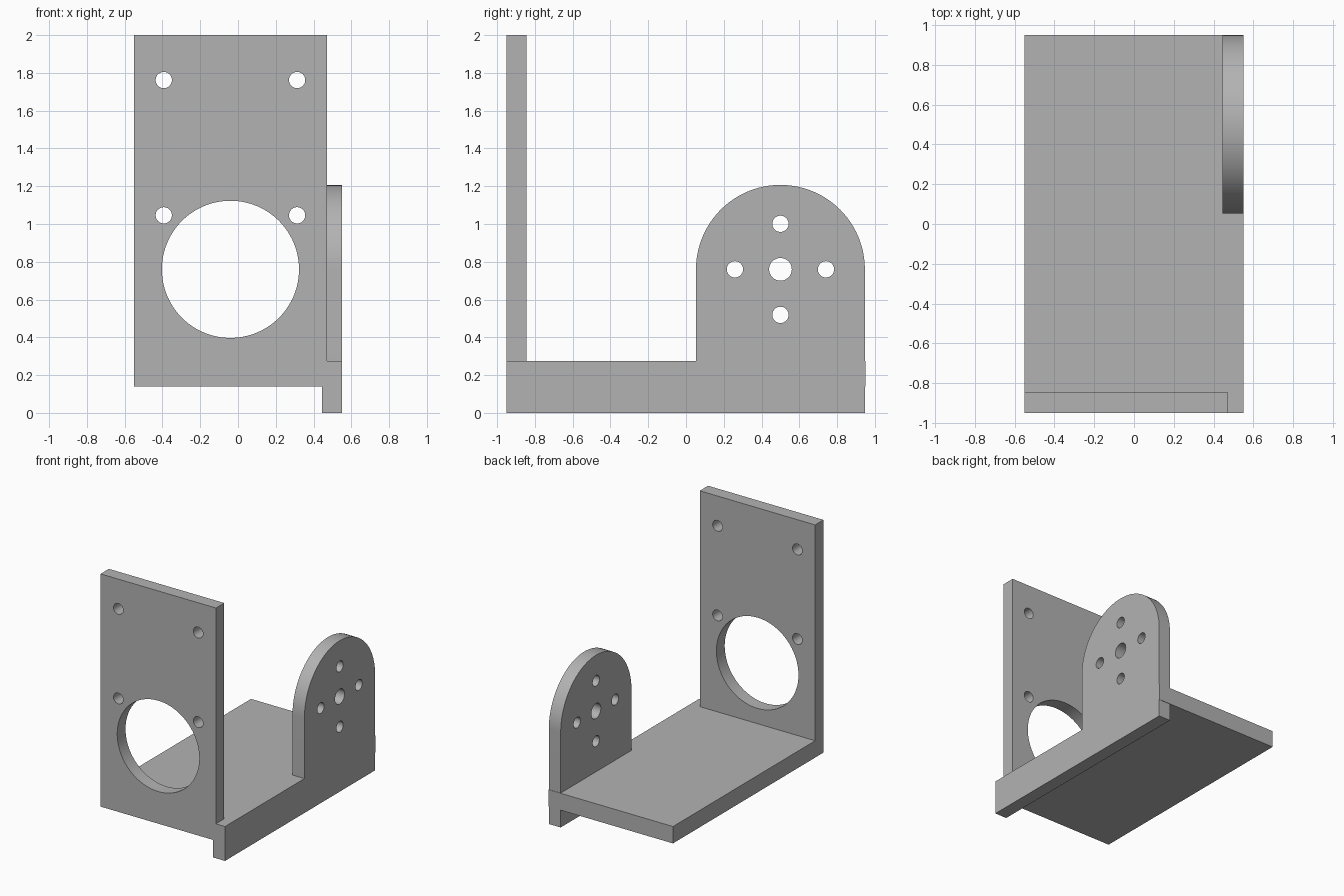
import bpy
import bmesh
from math import cos, sin, pi, radians
from mathutils import Vector

cube = bpy.data.objects.get("Cube")
if cube:
    bpy.data.objects.remove(cube, do_unlink=True)

grey = bpy.data.materials.new("plain grey")
grey.use_nodes = True
grey.diffuse_color = (0.45, 0.45, 0.45, 1)
grey.node_tree.nodes["Principled BSDF"].inputs["Base Color"].default_value = (0.45, 0.45, 0.45, 1)


def prism(name, outline, axis, start, end):
    """Extrude an outline along x (points are y, z) or y (points are x, z)."""
    bm = bmesh.new()
    place = (lambda a, b: (start, a, b)) if axis == "x" else (lambda a, b: (a, start, b))
    face = bm.faces.new([bm.verts.new(place(a, b)) for a, b in outline])
    grown = bmesh.ops.extrude_face_region(bm, geom=[face])["geom"]
    step = end - start
    bmesh.ops.translate(bm, verts=[v for v in grown if isinstance(v, bmesh.types.BMVert)],
                        vec=Vector((step, 0, 0) if axis == "x" else (0, step, 0)))
    bmesh.ops.recalc_face_normals(bm, faces=bm.faces)
    mesh = bpy.data.meshes.new(name)
    bm.to_mesh(mesh)
    bm.free()
    mesh.materials.append(grey)
    obj = bpy.data.objects.new(name, mesh)
    bpy.context.collection.objects.link(obj)
    return obj


def arc(a, b, radius, sweep, steps):
    return [(a + radius * cos(sweep * i / steps), b + radius * sin(sweep * i / steps))
            for i in range(steps + 1)]


def rect(a0, a1, b0, b1):
    return [(a0, b0), (a1, b0), (a1, b1), (a0, b1)]


def combine(target, tool, operation):
    """Apply a boolean and remove the tool object."""
    mod = target.modifiers.new(operation.lower(), "BOOLEAN")
    mod.operation = operation
    mod.solver = "EXACT"
    mod.object = tool
    bpy.context.view_layer.objects.active = target
    bpy.ops.object.modifier_apply(modifier=mod.name)
    bpy.data.objects.remove(tool, do_unlink=True)


def drill(target, axis, a, b, radius, start, end, steps=48):
    circle = arc(a, b, radius, 2 * pi, steps)[:-1]
    combine(target, prism("hole_cutter", circle, axis, start, end), "DIFFERENCE")


# Flat base
bracket = prism("bracket", rect(-0.55, 0.55, 0.14, 0.275), "y", -0.95, 0.95)

# Upright front plate with a large opening and four bolt holes
front = prism("front_plate", rect(-0.55, 0.47, 0.14, 2.0), "y", -0.95, -0.845)
drill(front, "y", -0.04, 0.76, 0.363, -1.1, -0.7, 96)
for x in (-0.393, 0.313):
    for z in (1.046, 1.762):
        drill(front, "y", x, z, 0.043, -1.1, -0.7)

# Side rail rising into a round-topped ear
ear_y, ear_z, ear_r = 0.5, 0.76, 0.447
profile = [(-0.95, 0), (0.95, 0), (0.95, 0.275)]
profile += arc(ear_y, ear_z, ear_r, pi, 48)
profile += [(ear_y - ear_r, 0.275), (-0.95, 0.275)]
profile[1] = (ear_y + ear_r, 0)
del profile[2]
side = prism("side_plate", profile, "x", 0.445, 0.55)
drill(side, "x", ear_y, ear_z, 0.06, 0.3, 0.7)
for i in range(4):
    angle = i * pi / 2
    drill(side, "x", ear_y + 0.241 * cos(angle), ear_z + 0.241 * sin(angle), 0.043, 0.3, 0.7)

# Join the plates into one solid
combine(bracket, front, "UNION")
combine(bracket, side, "UNION")

bpy.ops.object.select_all(action="DESELECT")
bracket.select_set(True)
bpy.context.view_layer.objects.active = bracket
bpy.ops.object.shade_smooth_by_angle(angle=radians(30))
